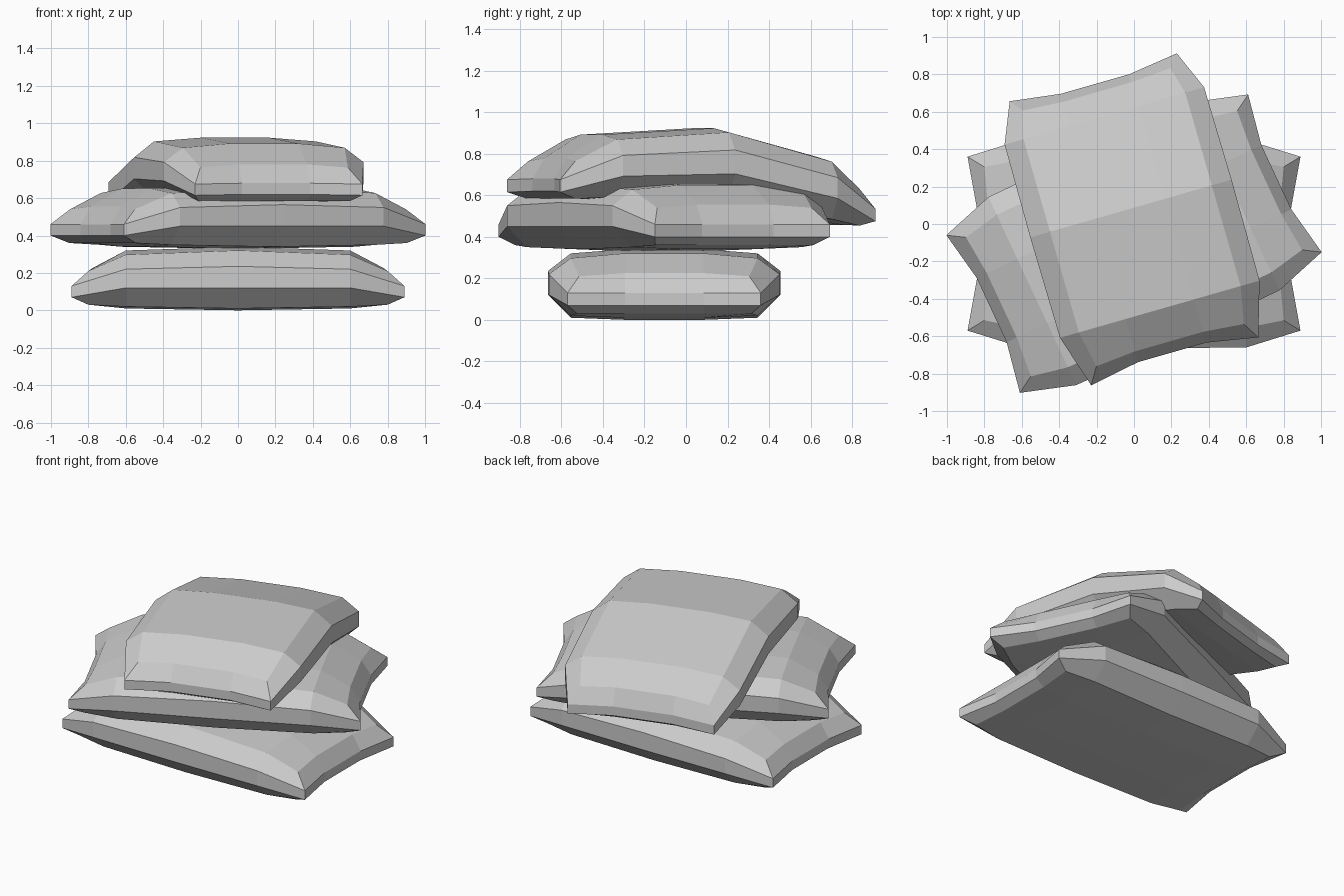
import bpy
import bmesh
from math import cos, sin, radians

if "Cube" in bpy.data.objects:
    bpy.data.objects.remove(bpy.data.objects["Cube"])

# Quarter of the pillow: columns = centre, shoulder, end; rows = inner, outer.
# Each entry is (length, width, height), mirrored to all four quarters.
BOTTOM = [[(0, .19, 0), (0, .45, .01)],
          [(.6, .19, .01), (.6, .45, .02)],
          [(.78, .19, .03), (.8, .42, .03)]]
LOW_RIM = [[None, (0, .56, .12)],
           [None, (.6, .555, .12)],
           [(.84, .19, .07), (.89, .465, .07)]]
HIGH_RIM = [[None, (0, .56, .235)],
            [None, (.6, .555, .22)],
            [(.84, .19, .13), (.89, .465, .13)]]
TOP = [[(0, .19, .34), (0, .45, .32)],
       [(.6, .19, .32), (.6, .45, .297)],
       [(.78, .19, .225), (.8, .41, .21)]]

# Grid positions around the outer edge, in order
EDGE = ([(i, -2) for i in range(-2, 3)] + [(2, -1), (2, 1)]
        + [(i, 2) for i in range(2, -3, -1)] + [(-2, 1), (-2, -1)])
COLS, ROWS = (-2, -1, 0, 1, 2), (-2, -1, 1, 2)


def interp(u, pts):
    for (u0, *a), (u1, *b) in zip(pts, pts[1:]):
        if u <= u1:
            t = (u - u0) / (u1 - u0)
            return [p + (q - p) * t for p, q in zip(a, b)]
    return pts[-1][1:]


def pillow(name, loc, angle, bend=None):
    bm = bmesh.new()
    c, s = cos(radians(angle)), sin(radians(angle))

    def layer(table, keys):
        out = {}
        for i, j in keys:
            u, v, z = table[abs(i)][abs(j) - 1]
            u, v = (-u if i < 0 else u), (-v if j < 0 else v)
            if bend:
                u, dz = interp(u, bend)
                z += dz
            out[i, j] = bm.verts.new((loc[0] + u * c - v * s,
                                      loc[1] + u * s + v * c, loc[2] + z))
        return out

    grid = [(i, j) for i in COLS for j in ROWS]
    layers = [layer(BOTTOM, grid), layer(LOW_RIM, EDGE),
              layer(HIGH_RIM, EDGE), layer(TOP, grid)]
    # Top and bottom panels
    for panel in (layers[0], layers[3]):
        for a, b in zip(COLS, COLS[1:]):
            for d, e in zip(ROWS, ROWS[1:]):
                bm.faces.new([panel[a, d], panel[b, d], panel[b, e], panel[a, e]])
    # Side bands
    for lo, hi in zip(layers, layers[1:]):
        for p, q in zip(EDGE, EDGE[1:] + EDGE[:1]):
            bm.faces.new([lo[p], lo[q], hi[q], hi[p]])
    bmesh.ops.recalc_face_normals(bm, faces=bm.faces)
    mesh = bpy.data.meshes.new(name)
    bm.to_mesh(mesh)
    bm.free()
    ob = bpy.data.objects.new(name, mesh)
    bpy.context.collection.objects.link(ob)


# Stack of three pillows, the top one drooping over the back
pillow("bottom_pillow", (0, -.105, 0), 0)
pillow("middle_pillow", (0, -.105, .33), 25)
droop = [(-.89, -.79, .545), (-.6, -.5, .572), (0, .06, .583),
         (.6, .575, .465), (.89, .79, .405)]
pillow("top_pillow", (0, .025, 0), 106, droop)
